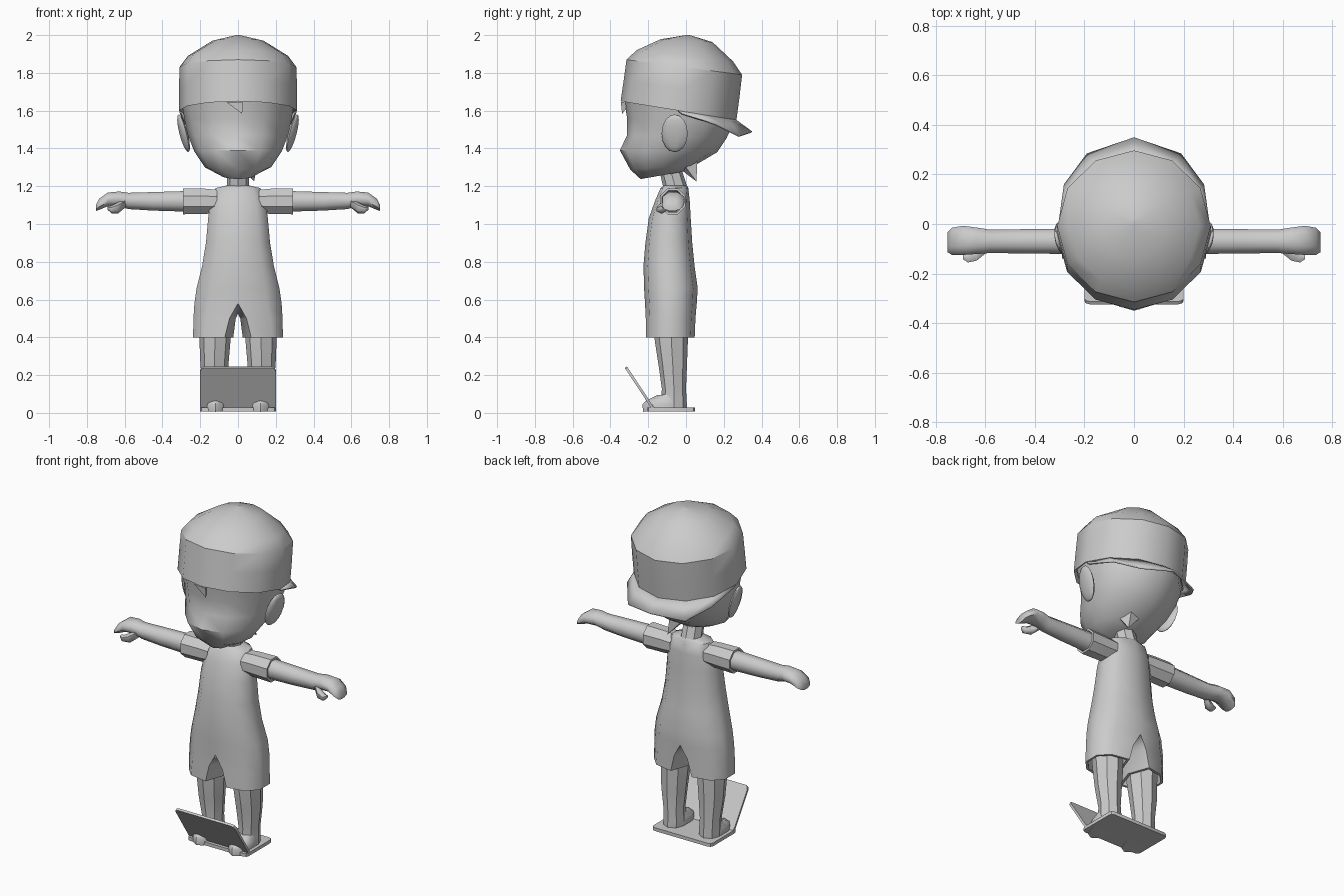
import bpy, bmesh, math
from mathutils import Vector

if "Cube" in bpy.data.objects:
    bpy.data.objects.remove(bpy.data.objects["Cube"])

grey = bpy.data.materials.new("plain grey")
grey.diffuse_color = (0.6, 0.6, 0.6, 1)
grey.use_nodes = True
grey.node_tree.nodes["Principled BSDF"].inputs["Base Color"].default_value = grey.diffuse_color


def finish(name, bm, mirror=False, angle=40):
    """Turn a bmesh into a smooth shaded, optionally mirrored object."""
    bmesh.ops.recalc_face_normals(bm, faces=bm.faces)
    mesh = bpy.data.meshes.new(name)
    bm.to_mesh(mesh)
    bm.free()
    mesh.materials.append(grey)
    ob = bpy.data.objects.new(name, mesh)
    bpy.context.collection.objects.link(ob)
    bpy.ops.object.select_all(action='DESELECT')
    ob.select_set(True)
    bpy.context.view_layer.objects.active = ob
    bpy.ops.object.shade_smooth_by_angle(angle=math.radians(angle))
    if mirror:
        m = ob.modifiers.new("mirror", 'MIRROR')
        m.use_clip = True
    return ob


def bridge(bm, a, b, closed=True):
    n = len(a)
    for i in range(n if closed else n - 1):
        j = (i + 1) % n
        bm.faces.new((a[i], a[j], b[j], b[i]))


def loft(name, rings, mirror=False, start=True, end=True, angle=40):
    """Skin a list of point rings, with optional end caps."""
    bm = bmesh.new()
    vs = [[bm.verts.new(p) for p in r] for r in rings]
    for a, b in zip(vs, vs[1:]):
        bridge(bm, a, b)
    if start:
        bm.faces.new(vs[0])
    if end:
        bm.faces.new(vs[-1])
    return finish(name, bm, mirror, angle)


def level(cx, hw, yf, zf, yb, zb, n=12):
    """Ring around z that tilts from the front height to the back height."""
    out = []
    for i in range(n):
        t = 2 * math.pi * i / n
        k = (1 - math.cos(t)) / 2
        out.append((cx + hw * math.sin(t), yf + (yb - yf) * k, zf + (zb - zf) * k))
    return out


def tube(x, cy, cz, ry, rz, n=8):
    """Ring around the x axis."""
    return [(x, cy + ry * math.cos(math.tau * (i + .5) / n) * 1.06,
             cz + rz * math.sin(math.tau * (i + .5) / n) * 1.06) for i in range(n)]


# Head with a pushed-out muzzle and narrow jaw
loft("head", [level(0, *r) for r in (
    (.297, -.33, 1.68, .25, 1.59), (.282, -.312, 1.56, .25, 1.53),
    (.262, -.312, 1.47, .215, 1.455), (.232, -.35, 1.39, .165, 1.38),
    (.175, -.295, 1.288, .05, 1.312), (.09, -.24, 1.238, 0, 1.28))], start=False)

# Cap crown
loft("cap", [level(0, *r) for r in (
    (.295, -.33, 1.66, .25, 1.565), (.312, -.346, 1.65, .267, 1.55),
    (.312, -.33, 1.76, .283, 1.67), (.31, -.315, 1.87, .297, 1.79),
    (.265, -.262, 1.92, .25, 1.86), (.135, -.135, 1.978, .14, 1.963),
    (.01, .0, 2.0, .02, 2.0))], start=False, angle=35)

# Cap brim, drooping behind the head
inner = level(0, .311, -.346, 1.65, .266, 1.552)[3:7]
outer = [(.308, -.02, 1.585), (.283, .16, 1.53), (.19, .285, 1.468), (0, .35, 1.49)]
bm = bmesh.new()
bridge(bm, [bm.verts.new(p) for p in inner], [bm.verts.new(p) for p in outer], False)
brim = finish("cap_brim", bm, True)
brim.modifiers.new("thickness", 'SOLIDIFY').thickness = .01

# Ears, leaning outward
bm = bmesh.new()
bmesh.ops.create_uvsphere(bm, u_segments=10, v_segments=8, radius=1)
for v in bm.verts:
    x, y, z = v.co
    v.co = (.288 + .024 * x + .025 * z, -.06 + .06 * y + .035 * x, 1.48 + .1 * z)
finish("ear", bm, True)


def spike(name, base, tip):
    bm = bmesh.new()
    b = [bm.verts.new(p) for p in base]
    t = bm.verts.new(tip)
    bm.faces.new(b)
    for i in range(len(b)):
        bm.faces.new((b[i], b[(i + 1) % len(b)], t))
    finish(name, bm, angle=20)


# Hair locks at the forehead and the nape
spike("forelock", [(-.06, -.335, 1.645), (.025, -.345, 1.645), (.0, -.29, 1.645)],
      (.022, -.338, 1.583))
spike("nape_lock", [(.03, -.03, 1.29), (.1, .0, 1.3), (.07, .06, 1.33), (.0, .05, 1.32)],
      (.085, .055, 1.225))

# Neck
loft("neck", [level(0, .06, -.115, 1.17, .015, 1.17, 8),
              level(0, .058, -.14, 1.28, -.02, 1.28, 8)])


# Shirt and shorts: half a body that splits into a leg
def half(z, hw, yf, yb, inside=0.0):
    out = []
    for i in range(6):
        t = math.pi * i / 5
        s, c = math.sin(t), math.cos(t)
        s = max(s, 0) ** .85 if i % 5 else 0
        c = math.copysign(abs(c) ** .85, c)
        out.append((inside + (hw * 1.03 - inside) * s, (yf + yb) / 2 - (yb - yf) / 2 * c, z))
    return out


bm = bmesh.new()
rows = [[bm.verts.new(p) for p in half(*r)] for r in (
    (1.205, .055, -.115, .005), (1.19, .12, -.135, .012), (1.12, .148, -.165, .02),
    (1.03, .16, -.197, .025), (.9, .172, -.215, .033), (.78, .192, -.225, .045),
    (.66, .222, -.222, .062), (.58, .234, -.217, .057))]
for a, b in zip(rows, rows[1:]):
    bridge(bm, a, b, False)
last = rows[-1] + [bm.verts.new((0, -.08, .525))]
for z, hw, yf, yb, inside, mid in ((.5, .237, -.213, .05, .045, .012),
                                   (.4, .238, -.212, .046, .07, .025),
                                   (.4, .225, -.195, .03, .08, .04),
                                   (.46, .21, -.18, .02, .08, .05)):
    ring = [bm.verts.new(p) for p in half(z, hw, yf, yb, inside) + [(mid, -.08, z)]]
    bridge(bm, last, ring)
    last = ring
bm.faces.new(last)
finish("shirt_and_shorts", bm, True, 50)

# Sleeves with an open cuff, then arms ending in curled hands
loft("sleeve", [tube(*r) for r in (
    (.11, -.07, 1.12, .065, .062), (.17, -.07, 1.12, .066, .068),
    (.29, -.07, 1.12, .07, .07), (.29, -.07, 1.12, .058, .058),
    (.265, -.07, 1.12, .054, .054))], True, start=False)
loft("arm_and_hand", [tube(*r) for r in (
    (.26, -.07, 1.12, .052, .056), (.45, -.07, 1.12, .05, .05),
    (.58, -.07, 1.122, .048, .044), (.63, -.068, 1.133, .054, .04),
    (.69, -.066, 1.13, .06, .037), (.735, -.07, 1.104, .056, .03),
    (.752, -.073, 1.085, .042, .016))], True, angle=60)
loft("thumb", [tube(*r, n=6) for r in (
    (.595, -.095, 1.112, .022, .022), (.635, -.125, 1.085, .025, .028),
    (.67, -.135, 1.077, .022, .019), (.69, -.133, 1.085, .01, .009))], True, angle=60)

# Legs and feet
loft("leg", [level(*r, n=8) for r in (
    (.125, .085, -.17, .46, .012, .46), (.122, .082, -.165, .38, .01, .38),
    (.125, .074, -.145, .25, .005, .25), (.122, .06, -.128, .13, .0, .13),
    (.12, .062, -.13, .07, .003, .07), (.12, .06, -.13, .02, .003, .02))], True)
loft("foot", [level(*r, n=10) for r in (
    (.12, .05, -.15, .095, -.01, .1), (.12, .06, -.215, .062, .0, .07),
    (.12, .064, -.23, .045, .005, .05), (.12, .062, -.228, .006, .003, .01))], True)


# Folding computer used as a stand: base and raised screen
def slab(name, origin, up, length, thick):
    u = Vector(up).normalized()
    w = Vector((0, -u.z, u.y))
    bm = bmesh.new()
    r, rings = .022, []
    outline = []
    for cx, cl, a0 in ((.2 - r, length - r, 0), (r - .2, length - r, 90),
                       (r - .2, r, 180), (.2 - r, r, 270)):
        for k in range(3):
            a = math.radians(a0 + 45 * k)
            outline.append((cx + r * math.cos(a), cl + r * math.sin(a)))
    for d in (0, thick):
        rings.append([bm.verts.new(Vector(origin) + Vector((x, 0, 0)) + u * l + w * d)
                      for x, l in outline])
    bridge(bm, *rings)
    for ring in rings:
        bm.faces.new(ring)
    finish(name, bm, angle=30)


slab("computer_base", (0, -.205, .008), (0, 1, 0), .252, .02)
slab("computer_screen", (0, -.165, .022), (0, -.145, .22), .268, .014)
